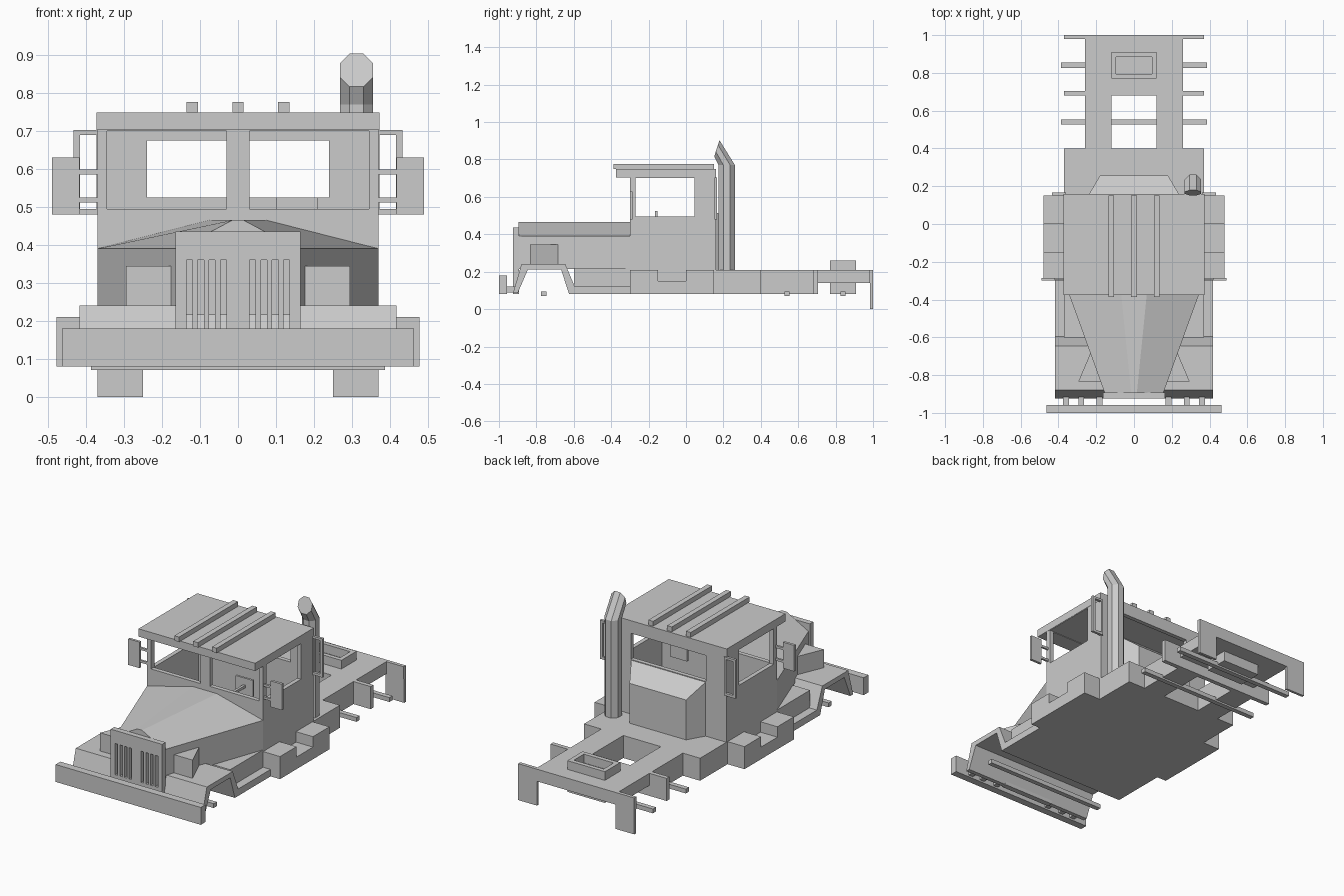
import bpy, bmesh, math

if "Cube" in bpy.data.objects:
    bpy.data.objects.remove(bpy.data.objects["Cube"])


def finish(name, bm):
    bmesh.ops.recalc_face_normals(bm, faces=bm.faces)
    me = bpy.data.meshes.new(name)
    bm.to_mesh(me)
    bm.free()
    ob = bpy.data.objects.new(name, me)
    bpy.context.collection.objects.link(ob)
    return ob


def loft(name, rings):
    """Skin equal-sized rings of points and cap both ends."""
    bm = bmesh.new()
    vs = [[bm.verts.new(p) for p in r] for r in rings]
    n = len(vs[0])
    for a, b in zip(vs, vs[1:]):
        for i in range(n):
            j = (i + 1) % n
            bm.faces.new((a[i], a[j], b[j], b[i]))
    bm.faces.new(vs[0])
    bm.faces.new(vs[-1])
    return finish(name, bm)


def box(name, x0, x1, y0, y1, z0, z1):
    return loft(name, [[(x0, y0, z), (x1, y0, z), (x1, y1, z), (x0, y1, z)] for z in (z0, z1)])


def wide(name, x, *yz):
    return box(name, -x, x, *yz)


def pair(name, x0, x1, *yz):
    box(name + "_right", x0, x1, *yz)
    box(name + "_left", -x1, -x0, *yz)


def side_profile(name, x0, x1, pts):
    return loft(name, [[(x, y, z) for y, z in pts] for x in (x0, x1)])


def holed_plate(name, plane, u, w, depth, hole):
    """Plate with a rectangular hole; plane 'x', 'y' or 'z' is its normal."""
    def ring(d, us, ws):
        pts = [(us[0], ws[0]), (us[1], ws[0]), (us[1], ws[1]), (us[0], ws[1])]
        return [{"x": (d, a, b), "y": (a, d, b), "z": (a, b, d)}[plane] for a, b in pts]
    bm = bmesh.new()
    loops = [ring(depth[0], u, w), ring(depth[1], u, w),
             ring(depth[1], *hole), ring(depth[0], *hole)]
    vs = [[bm.verts.new(p) for p in r] for r in loops]
    for k in range(4):
        a, b = vs[k], vs[(k + 1) % 4]
        for i in range(4):
            j = (i + 1) % 4
            bm.faces.new((a[i], a[j], b[j], b[i]))
    return finish(name, bm)


# Chassis: cab floor, rear deck, rails, tail
wide("cab_floor", 0.37, -0.3, 0.15, 0.08, 0.21)
wide("rear_deck", 0.37, 0.15, 0.4, 0.08, 0.21)
pair("frame_rail", 0.12, 0.26, 0.4, 0.68, 0.08, 0.21)
wide("tail_frame", 0.26, 0.68, 0.98, 0.14, 0.21)
wide("tail_bar", 0.37, 0.98, 1.0, 0.14, 0.21)
pair("mud_flap", 0.25, 0.37, 0.985, 1.0, 0.0, 0.14)
wide("cross_plate", 0.37, 0.68, 0.705, 0.08, 0.21)
for i, y in enumerate((-0.76, 0.54, 0.84)):
    wide(f"axle_bar_{i}", 0.387, y - 0.014, y + 0.014, 0.07, 0.095)

# Trailer coupling
holed_plate("coupling_rim", "z", (-0.12, 0.12), (0.77, 0.91), (0.21, 0.26),
            ((-0.095, 0.095), (0.795, 0.885)))
wide("coupling_base", 0.12, 0.77, 0.91, 0.08, 0.14)

# Side steps
steps = [(-0.3, 0.08), (0.15, 0.08), (0.15, 0.21), (0, 0.21), (0, 0.15),
         (-0.15, 0.15), (-0.15, 0.21), (-0.3, 0.21)]
side_profile("side_steps_right", 0.37, 0.478, steps)
side_profile("side_steps_left", -0.478, -0.37, steps)

# Front fenders
side_profile("fenders", -0.418, 0.418, [
    (-0.925, 0.085), (-0.88, 0.24), (-0.645, 0.24), (-0.595, 0.12), (-0.3, 0.12),
    (-0.3, 0.08), (-0.625, 0.08), (-0.668, 0.212), (-0.845, 0.212), (-0.9, 0.085)])

# Bonnet, tapering to the grille
def hood_ring(y, w, t, zb):
    return [(-w, y, zb), (w, y, zb), (w, y, 0.39), (t, y, 0.465), (-t, y, 0.465), (-w, y, 0.39)]


loft("hood", [hood_ring(-0.895, 0.155, 0.015, 0.215), hood_ring(-0.3, 0.37, 0.075, 0.215)])
wide("hood_lower", 0.37, -0.6, -0.3, 0.1, 0.22)

# Grille with vertical slots
wide("grille_top", 0.164, -0.925, -0.893, 0.36, 0.435)
wide("grille_bottom", 0.164, -0.925, -0.893, 0.08, 0.18)
wide("grille_center", 0.03, -0.925, -0.893, 0.18, 0.36)
pair("grille_edge", 0.136, 0.164, -0.925, -0.893, 0.18, 0.36)
for i in range(3):
    x = 0.046 + i * 0.03
    pair(f"grille_bar_{i}", x, x + 0.014, -0.925, -0.893, 0.18, 0.36)

# Headlights, triangular in plan
for s, side in ((1, "right"), (-1, "left")):
    loft("headlight_" + side, [[(s * x, y, z) for x, y in
         ((0.16, -0.835), (0.295, -0.835), (0.225, -0.67))] for z in (0.235, 0.345)])

# Bumper and mounts
wide("bumper", 0.463, -1.0, -0.957, 0.08, 0.18)
for i, x in enumerate((0.168, 0.265, 0.345)):
    pair(f"bumper_mount_{i}", x, x + 0.03, -0.958, -0.91, 0.09, 0.12)

# Cab walls with window openings
holed_plate("cab_front", "y", (-0.37, 0.37), (0.21, 0.705), (-0.3, -0.275),
            ((-0.345, 0.345), (0.495, 0.7)))
wide("windscreen_post", 0.03, -0.3, -0.275, 0.495, 0.7)
holed_plate("cab_back", "y", (-0.37, 0.37), (0.21, 0.705), (0.135, 0.16),
            ((-0.24, 0.24), (0.525, 0.675)))
for s, side in ((1, "right"), (-1, "left")):
    holed_plate("cab_side_" + side, "x", (-0.275, 0.135), (0.21, 0.705),
                (s * 0.345, s * 0.37), ((-0.27, 0.045), (0.495, 0.7)))
wide("roof", 0.372, -0.375, 0.16, 0.703, 0.748)
for i, x in enumerate((-0.12, 0, 0.12)):
    box(f"roof_bar_{i}", x - 0.015, x + 0.015, -0.387, 0.15, 0.748, 0.776)

# Steering wheel
box("steering_wheel", 0.1, 0.21, -0.165, -0.153, 0.43, 0.525)
box("steering_column", 0.148, 0.162, -0.28, -0.16, 0.47, 0.485)

# Sleeper bulge behind the cab
loft("rear_bulge", [
    [(-0.24, 0.155, 0.21), (0.24, 0.155, 0.21), (0.24, 0.155, 0.525), (-0.24, 0.155, 0.525)],
    [(-0.18, 0.257, 0.21), (0.18, 0.257, 0.21), (0.18, 0.257, 0.44), (-0.18, 0.257, 0.44)]])

# Mirrors with arms, and rear side frames
pair("mirror", 0.418, 0.49, -0.3, -0.285, 0.48, 0.63)
for i, z in enumerate((0.512, 0.585)):
    pair(f"mirror_arm_{i}", 0.365, 0.42, -0.297, -0.285, z, z + 0.013)
for s, side in ((1, "right"), (-1, "left")):
    holed_plate("rear_frame_" + side, "y", (s * 0.36, s * 0.433), (0.48, 0.703),
                (0.152, 0.167), ((s * 0.372, s * 0.416), (0.495, 0.69)))

# Octagonal exhaust stack, bent forward and cut upright at the tip
octa = [(math.cos(a), math.sin(a)) for a in (math.pi / 8 + k * math.pi / 4 for k in range(8))]
k = 0.0435 / math.cos(math.pi / 8)
rings = [[(0.312 + k * c, 0.218 + k * s, z) for c, s in octa] for z in (0.21, 0.77)]
rings.append([(0.312 + k * c, 0.165 + 0.015 * s, 0.86 + 0.047 * s) for c, s in octa])
loft("exhaust_stack", rings)
